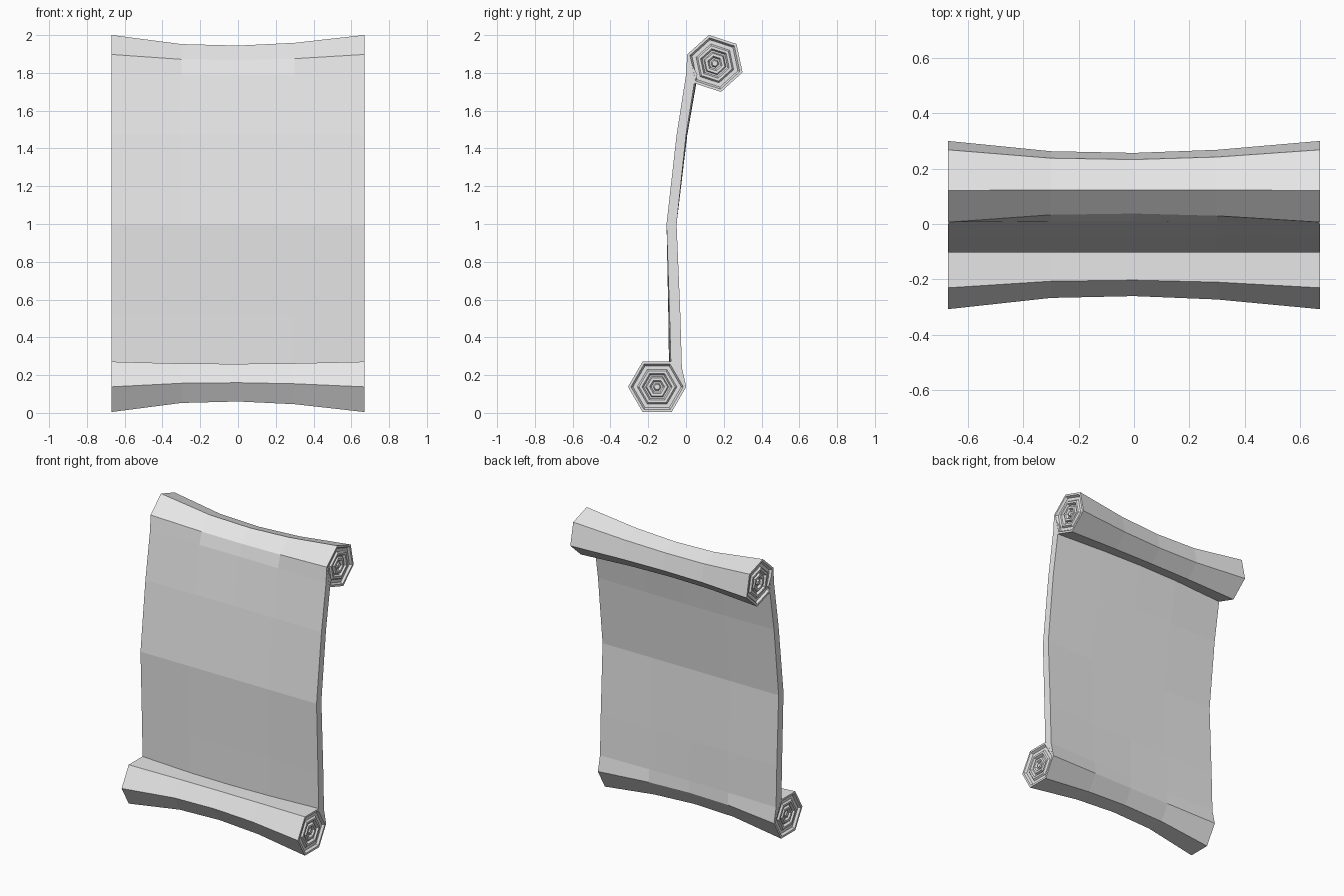
import bpy
import bmesh
from math import sin, cos, radians
from mathutils import Vector

if "Cube" in bpy.data.objects:
    bpy.data.objects.remove(bpy.data.objects["Cube"], do_unlink=True)

paper = bpy.data.materials.new("light grey paper")
paper.use_nodes = True
paper.diffuse_color = (0.8, 0.8, 0.8, 1)
paper.node_tree.nodes["Principled BSDF"].inputs["Base Color"].default_value = (0.8, 0.8, 0.8, 1)

HALF = 0.67
STATIONS = [-HALF, -0.3, 0, 0.3, HALF]
WAIST = [0, 0.86, 1, 0.74, 0]      # how far each station narrows toward the middle

# Roll ends and middles: centre (y, z), and the angle of the first corner
TOP = dict(end=Vector((0.153, 1.85)), mid=Vector((0.147, 1.832)), turn=102)
BOTTOM = dict(end=Vector((-0.153, 0.138)), mid=Vector((-0.145, 0.16)), turn=0)
END_RADIUS, MID_RADIUS = 0.154, 0.115


def corner(roll, waist, angle, scale=1):
    """Point on a roll's hexagon, as (y, z)."""
    radius = (END_RADIUS + (MID_RADIUS - END_RADIUS) * waist) * scale
    a = radians(angle)
    return roll["end"].lerp(roll["mid"], waist) + radius * Vector((cos(a), sin(a)))


def loft(name, rings):
    """Join closed rings of 3D points into a capped solid."""
    bm = bmesh.new()
    loops = [[bm.verts.new(p) for p in ring] for ring in rings]
    n = len(loops[0])
    for a, b in zip(loops, loops[1:]):
        for i in range(n):
            j = (i + 1) % n
            bm.faces.new((a[i], a[j], b[j], b[i]))
    bm.faces.new(loops[0][::-1])
    bm.faces.new(loops[-1])
    bmesh.ops.recalc_face_normals(bm, faces=bm.faces)
    mesh = bpy.data.meshes.new(name)
    bm.to_mesh(mesh)
    bm.free()
    mesh.materials.append(paper)
    obj = bpy.data.objects.new(name, mesh)
    bpy.context.collection.objects.link(obj)
    return obj


# Rolled ends: waisted hexagons with stepped rings in each end face
GROOVES = [(0.9, 0), (0.83, 0.015), (0.68, 0.015), (0.62, 0.004), (0.52, 0.004),
           (0.46, 0.02), (0.4, 0.02), (0.36, 0.006), (0.26, 0.006), (0.2, 0.02),
           (0.14, 0.02), (0.1, 0.008)]


def make_roll(name, roll):
    def ring(x, waist, scale=1):
        points = [corner(roll, waist, roll["turn"] + 60 * k, scale) for k in range(6)]
        return [(x, p.x, p.y) for p in points]
    left_cap = [ring(HALF - depth, 0, scale) for scale, depth in GROOVES]
    right_cap = [ring(depth - HALF, 0, scale) for scale, depth in reversed(GROOVES)]
    body = [ring(x, w) for x, w in zip(STATIONS, WAIST)]
    loft(name, right_cap + body + left_cap)


make_roll("top_roll", TOP)
make_roll("bottom_roll", BOTTOM)

# Hanging sheet: its cross-section runs down the front and up the back
FRONT = [(0.0, 1.79), (-0.05, 1.47), (-0.103, 1.0), (-0.087, 0.52), (-0.08, 0.26), (-0.06, 0.22)]
BACK = [(-0.022, 0.24), (-0.03, 0.52), (-0.05, 1.0), (0.0, 1.47), (0.045, 1.75), (0.06, 1.79)]


def sheet_ring(x, waist):
    def bow(points):
        return [Vector((y + 0.014 * waist * (z - 1), z)) for y, z in points]
    section = ([corner(TOP, waist, 162)] + bow(FRONT)
               + [corner(BOTTOM, waist, 0)] + bow(BACK))
    return [(x * 0.999, p.x, p.y) for p in section]


loft("sheet", [sheet_ring(x, w) for x, w in zip(STATIONS, WAIST)])
